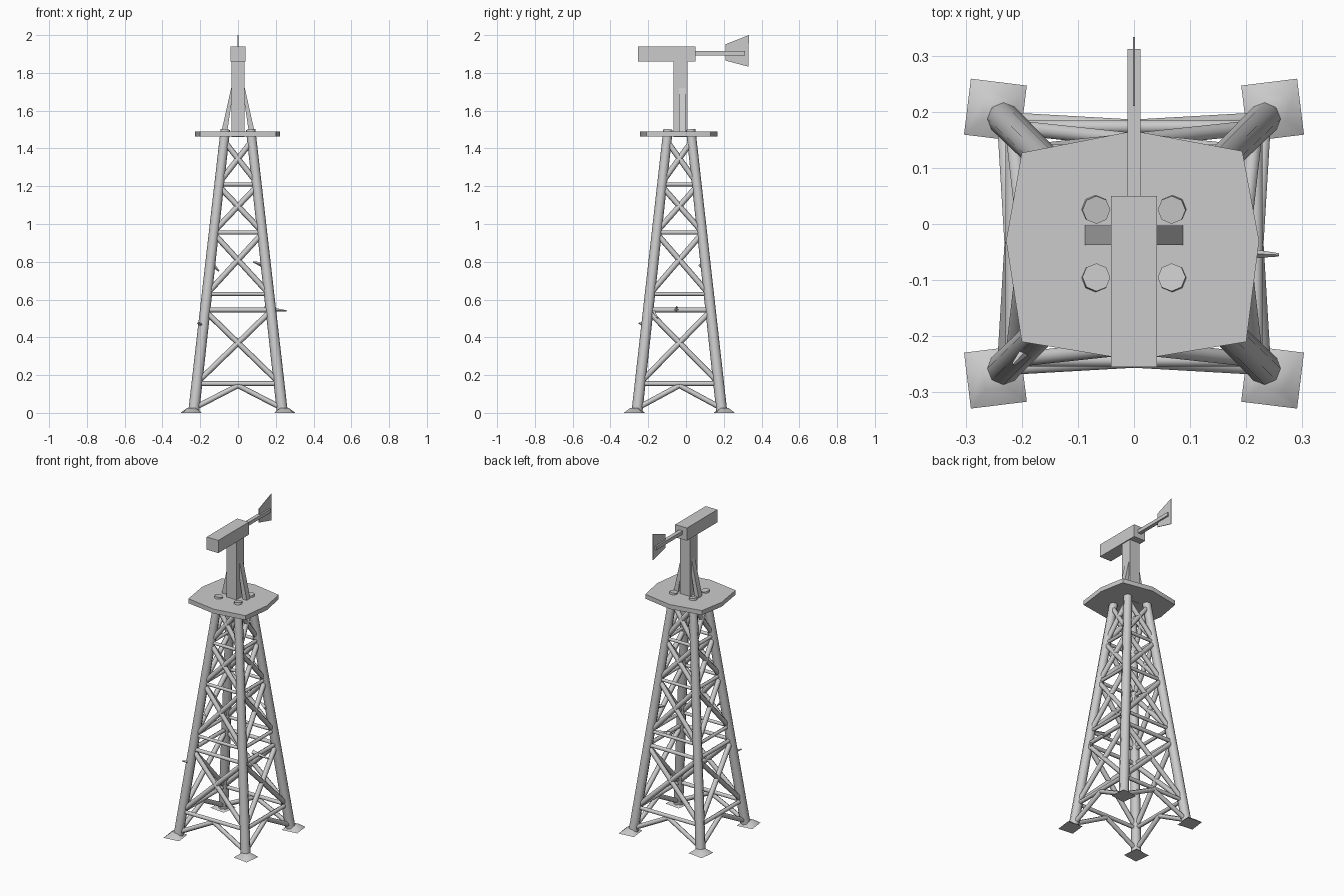
import bpy, bmesh, math
from mathutils import Vector

if "Cube" in bpy.data.objects:
    bpy.data.objects.remove(bpy.data.objects["Cube"])

GREY = (0.6, 0.6, 0.6, 1)
metal = bpy.data.materials.new("galvanised_grey")
metal.use_nodes = True
metal.diffuse_color = GREY
metal.node_tree.nodes["Principled BSDF"].inputs["Base Color"].default_value = GREY

YC = -0.035     # tower axis
TOP = 1.5       # height of the leg tops


def finish(name, bm, smooth=None):
    bmesh.ops.recalc_face_normals(bm, faces=bm.faces)
    mesh = bpy.data.meshes.new(name)
    bm.to_mesh(mesh)
    bm.free()
    mesh.materials.append(metal)
    ob = bpy.data.objects.new(name, mesh)
    bpy.context.collection.objects.link(ob)
    if smooth:
        bpy.ops.object.select_all(action='DESELECT')
        ob.select_set(True)
        bpy.context.view_layer.objects.active = ob
        bpy.ops.object.shade_smooth_by_angle(angle=math.radians(smooth))
    return ob


def add_tube(bm, a, b, r1, r2=None, sides=6):
    a, b = Vector(a), Vector(b)
    d = b - a
    geo = bmesh.ops.create_cone(bm, cap_ends=True, segments=sides, radius1=r1,
                                radius2=r1 if r2 is None else r2, depth=d.length)
    for v in geo["verts"]:
        v.co = d.to_track_quat('Z', 'Y') @ v.co + (a + b) / 2


def prism(name, outline, offset, smooth=None):
    """Extrude a planar outline by an offset vector."""
    bm = bmesh.new()
    face = bm.faces.new([bm.verts.new(p) for p in outline])
    geo = bmesh.ops.extrude_face_region(bm, geom=[face])
    bmesh.ops.translate(bm, vec=offset,
                        verts=[g for g in geo["geom"] if isinstance(g, bmesh.types.BMVert)])
    return finish(name, bm, smooth)


def box(name, x, y0, y1, z0, z1):
    return prism(name, [(-x, y0, z0), (x, y0, z0), (x, y1, z0), (-x, y1, z0)], (0, 0, z1 - z0))


def corner(sx, sy, z):
    """Centre of a leg at a height."""
    t = z / TOP
    return Vector((sx * (0.235 - 0.168 * t), YC + sy * (0.225 - 0.165 * t), z))


CORNERS = [(-1, -1), (1, -1), (1, 1), (-1, 1)]
SIDES = list(zip(CORNERS, CORNERS[1:] + CORNERS[:1]))

# Legs and their spread feet
for sx, sy in CORNERS:
    tag = ("left" if sx > 0 else "right") + ("_front" if sy < 0 else "_back")
    bm = bmesh.new()
    add_tube(bm, corner(sx, sy, 0.01), corner(sx, sy, TOP), 0.029, 0.025, 8)
    finish("leg_" + tag, bm, 60)
    bm = bmesh.new()
    cx, cy = sx * 0.247, YC + sy * 0.238
    bmesh.ops.create_cone(bm, cap_ends=True, segments=4, radius1=0.071, radius2=0.03, depth=0.025)
    for v in bm.verts:
        a = math.radians(45 + 7 * sx * sy)
        x, y = v.co.x, v.co.y
        v.co = (cx + x * math.cos(a) - y * math.sin(a),
                cy + x * math.sin(a) + y * math.cos(a), v.co.z + 0.0125)
    finish("foot_" + tag, bm, 60)

# Horizontal girts, cross braces and the bottom knee braces
girts, braces, knees = bmesh.new(), bmesh.new(), bmesh.new()
for a, b in SIDES:
    for z, r in ((0.155, 0.013), (0.545, 0.013), (0.63, 0.011), (0.955, 0.011), (1.21, 0.011)):
        add_tube(girts, corner(*a, z), corner(*b, z), r)
    for z0, z1 in ((0.16, 0.54), (0.63, 0.95), (0.96, 1.2), (1.22, 1.44)):
        add_tube(braces, corner(*a, z0), corner(*b, z1), 0.015)
        add_tube(braces, corner(*b, z0), corner(*a, z1), 0.015)
    mid = (corner(*a, 0.145) + corner(*b, 0.145)) / 2
    for c in (a, b):
        add_tube(knees, corner(*c, 0.025), mid, 0.014)
finish("girts", girts, 65)
finish("cross_braces", braces, 65)
finish("knee_braces", knees, 65)

# Small pointed cleats on the legs
bm = bmesh.new()
for a, b in (((0.14, -0.05, 0.55), (0.258, -0.055, 0.54)),
             ((0.16, -0.19, 0.57), (0.2, -0.15, 0.5)),
             ((-0.17, -0.2, 0.46), (-0.215, -0.25, 0.475)),
             ((-0.15, -0.17, 0.8), (-0.1, -0.17, 0.75)),
             ((0.14, 0.08, 0.78), (0.08, 0.1, 0.8)),
             ((0.19, 0.14, 0.42), (0.21, 0.13, 0.38))):
    add_tube(bm, a, b, 0.016, 0.003, 4)
finish("cleats", bm)

# Platform: eight-sided deck
deck = [(-0.228, -0.03), (-0.2, -0.21), (0, -0.243), (0.2, -0.21),
        (0.223, -0.03), (0.193, 0.13), (0, 0.166), (-0.2, 0.127)]
prism("platform", [(x, y, 1.462) for x, y in deck], (0, 0, 0.028), 60)

# Mast and its side struts
box("mast", 0.035, -0.065, 0.008, 1.46, 1.87)
for s, tag in ((1, "left"), (-1, "right")):
    prism("strut_" + tag, [(s * x, -0.037, z) for x, z in
                           ((0.06, 1.47), (0.092, 1.47), (0.036, 1.72), (0.025, 1.7))], (0, 0.034, 0))

# Head, tail boom and vane
box("head", 0.041, -0.255, 0.05, 1.86, 1.94)
box("tail_boom", 0.012, 0.04, 0.312, 1.893, 1.915)
prism("tail_vane", [(-0.002, 0.21, 1.865), (-0.002, 0.33, 1.833),
                    (-0.002, 0.333, 2.0), (-0.002, 0.21, 1.952)], (0.004, 0, 0))
